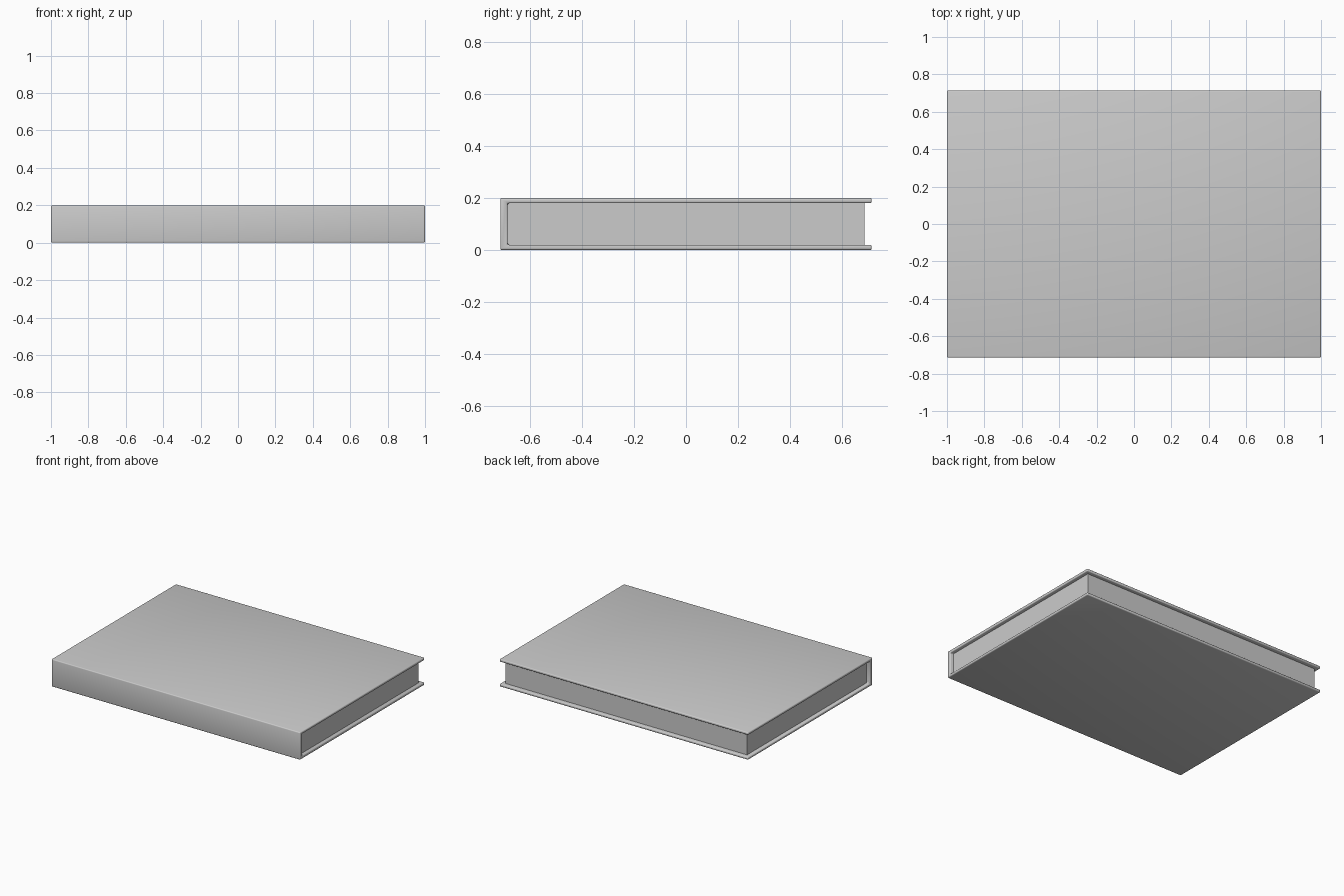
import bpy
import bmesh

if "Cube" in bpy.data.objects:
    bpy.data.objects.remove(bpy.data.objects["Cube"])

LENGTH, DEPTH, HEIGHT = 2.0, 1.43, 0.2
BOARD, SPINE, INSET = 0.02, 0.028, 0.028


def extrude_profile(name, profile, half_x, bevel=0.0):
    """Extrude a closed (y, z) outline along x and round its edges."""
    bm = bmesh.new()
    face = bm.faces.new([bm.verts.new((-half_x, y, z)) for y, z in profile])
    grown = bmesh.ops.extrude_face_region(bm, geom=[face])
    moved = [g for g in grown["geom"] if isinstance(g, bmesh.types.BMVert)]
    bmesh.ops.translate(bm, verts=moved, vec=(2 * half_x, 0, 0))
    bmesh.ops.recalc_face_normals(bm, faces=bm.faces)
    if bevel:
        bmesh.ops.bevel(bm, geom=bm.edges[:], offset=bevel, segments=3,
                        profile=0.5, affect='EDGES', clamp_overlap=True)
    mesh = bpy.data.meshes.new(name)
    bm.to_mesh(mesh)
    bm.free()
    obj = bpy.data.objects.new(name, mesh)
    bpy.context.collection.objects.link(obj)
    bpy.context.view_layer.objects.active = obj
    obj.select_set(True)
    bpy.ops.object.shade_smooth_by_angle()
    obj.select_set(False)
    return obj


# Hard cover: two boards joined by the spine at the front
y = DEPTH / 2
extrude_profile("cover", [
    (-y, 0), (y, 0), (y, BOARD), (-y + SPINE, BOARD),
    (-y + SPINE, HEIGHT - BOARD), (y, HEIGHT - BOARD), (y, HEIGHT), (-y, HEIGHT),
], LENGTH / 2, bevel=0.007)

# Page block, set back from the three open sides
extrude_profile("page_block", [
    (-y + SPINE, BOARD), (y - INSET, BOARD),
    (y - INSET, HEIGHT - BOARD), (-y + SPINE, HEIGHT - BOARD),
], LENGTH / 2 - INSET)
